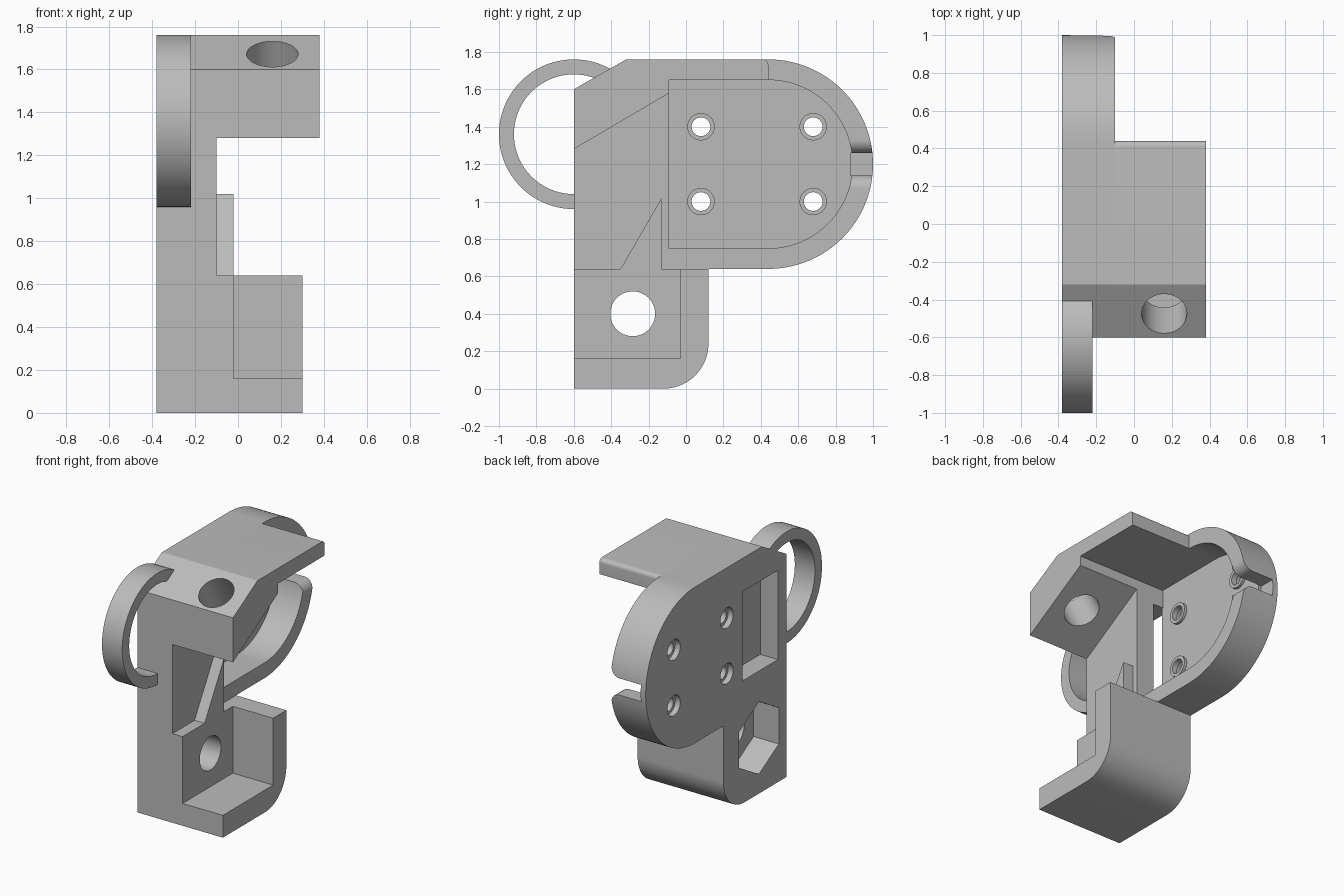
import bpy, bmesh, math
from mathutils import Matrix, Vector

cube = bpy.data.objects.get("Cube")
if cube:
    bpy.data.objects.remove(cube, do_unlink=True)

grey = bpy.data.materials.new("plain grey")
grey.use_nodes = True
COLOUR = (0.5, 0.5, 0.5, 1)
grey.diffuse_color = COLOUR
grey.node_tree.nodes["Principled BSDF"].inputs["Base Color"].default_value = COLOUR


def arc(cu, cv, r, start, end, n=24):
    """Points along an arc, angles in degrees."""
    angles = [math.radians(start + (end - start) * i / n) for i in range(n + 1)]
    return [(cu + r * math.cos(a), cv + r * math.sin(a)) for a in angles]


def rect(u0, u1, v0, v1):
    return [(u0, v0), (u1, v0), (u1, v1), (u0, v1)]


def disc(cu, cv, r, n=48):
    return arc(cu, cv, r, 0, 360, n)[:-1]


def prism(name, outline, lo, hi, place=lambda u, v, w: (w, u, v)):
    """Extrude an outline (y, z by default) from lo to hi along the third axis."""
    bm = bmesh.new()
    ends = [[bm.verts.new(place(u, v, w)) for u, v in outline] for w in (lo, hi)]
    bm.faces.new(ends[0])
    bm.faces.new(ends[1])
    for i in range(len(outline)):
        j = (i + 1) % len(outline)
        bm.faces.new((ends[0][i], ends[0][j], ends[1][j], ends[1][i]))
    bmesh.ops.recalc_face_normals(bm, faces=bm.faces)
    mesh = bpy.data.meshes.new(name)
    bm.to_mesh(mesh)
    bm.free()
    mesh.materials.append(grey)
    obj = bpy.data.objects.new(name, mesh)
    bpy.context.collection.objects.link(obj)
    return obj


def combine(obj, others, operation="DIFFERENCE"):
    """Apply exact booleans in turn and drop the tools."""
    for other in others:
        mod = obj.modifiers.new("bool", "BOOLEAN")
        mod.operation, mod.solver, mod.object = operation, "EXACT", other
        graph = bpy.context.evaluated_depsgraph_get()
        mesh = bpy.data.meshes.new_from_object(obj.evaluated_get(graph))
        obj.modifiers.clear()
        obj.data = mesh
        bpy.data.objects.remove(other, do_unlink=True)


def finish(obj):
    for p in obj.data.polygons:
        p.use_smooth = True
    obj.data.set_sharp_from_angle(angle=math.radians(25))


LEFT, RIM, FLOOR = -0.38, -0.10, -0.32

# Main plate: foot, rounded back and sloped top corner
outline = ([(-0.6, 0)] + arc(-0.12, 0.24, 0.24, -90, 0) + [(0.12, 0.64)]
           + arc(0.44, 1.2, 0.56, -90, 90, 64) + [(-0.32, 1.76), (-0.6, 1.6)])
body = prism("main_body", outline, LEFT, RIM)
body_tool = prism("body_tool", outline, -0.6, 0.6)

# D-shaped pocket
pocket = [(-0.09, 0.75)] + arc(0.44, 1.2, 0.45, -90, 90, 64) + [(-0.09, 1.65)]
combine(body, [prism("pocket_tool", pocket, FLOOR, 0)])

# Screw bosses with counterbored holes
screws = [(y, z) for y in (0.08, 0.68) for z in (1.0, 1.4)]
combine(body, [prism("boss", disc(y, z, 0.073), FLOOR - 0.02, FLOOR + 0.02)
               for y, z in screws], "UNION")
for y, z in screws:
    combine(body, [prism("hole_tool", disc(y, z, 0.05), -0.5, 0),
                   prism("bore_tool", disc(y, z, 0.073), -0.5, LEFT + 0.04)])

# Side window and its passage into the pocket
combine(body, [prism("window_tool", rect(-0.5, -0.1, 0.88, 1.52), -0.5, -0.24),
               prism("passage_tool", rect(-0.13, -0.05, 0.88, 1.52), FLOOR, -0.24)])

# Slot with rounded lips through the back of the rim
slot = ([(-0.34, 1.14)] + arc(-0.17, 1.07, 0.07, 90, 0, 12) + [(0, 1.07), (0, 1.33)]
        + arc(-0.17, 1.33, 0.07, 0, -90, 12) + [(-0.34, 1.26)])
combine(body, [prism("slot_tool", slot, 0.88, 1.1, lambda u, v, w: (u, w, v))])

# Hexagonal nut pocket and bolt hole
bolt = (-0.285, 0.4)
hexagon = arc(*bolt, 0.26, 30, 330, 5)
combine(body, [prism("nut_tool", hexagon, -0.5, -0.18),
               prism("bolt_tool", disc(*bolt, 0.12), -0.5, 0.1)])

# Lower bracket: thick wall, then an L-shaped shelf
foot = [(-0.6, 0)] + arc(-0.12, 0.24, 0.24, -90, 0) + [(0.12, 0.64), (-0.6, 0.64)]
bracket = prism("lower_bracket", foot, RIM, 0.3)
combine(bracket, [prism("shelf_tool", rect(-0.7, -0.03, 0.16, 0.8), -0.02, 0.4),
                  prism("bolt_tool", disc(*bolt, 0.12), -0.5, 0.1)])

# Triangular rib above the bracket wall
rib = prism("rib", [(-0.35, 0.64), (-0.13, 0.64), (-0.13, 1.02)], RIM, -0.02)

# Upper overhang with sloped nose and rounded back edge
nose = ([(-0.6, 1.28), (-0.09, 1.58), (-0.09, 1.65), (0.44, 1.65)]
        + arc(0.41, 1.73, 0.03, 0, 90, 8) + [(-0.32, 1.76), (-0.6, 1.6)])
overhang = prism("upper_overhang", nose, RIM, 0.38)
tilted = prism("tilted_tool", disc(0, 0, 0.12), -0.6, 0.6, lambda u, v, w: (u, v, w))
tilted.data.transform(Matrix.Translation(Vector((0.16, -0.475, 1.672)))
                      @ Matrix.Rotation(math.radians(29.7), 4, "X"))
combine(overhang, [tilted])

# Finger ring on the front, trimmed where it meets the body
ring = prism("front_ring", disc(-0.6, 1.36, 0.4, 96), LEFT, -0.22)
combine(ring, [prism("ring_tool", disc(-0.6, 1.36, 0.32, 96), -0.6, 0.6), body_tool])

for part in (body, bracket, rib, overhang, ring):
    finish(part)
